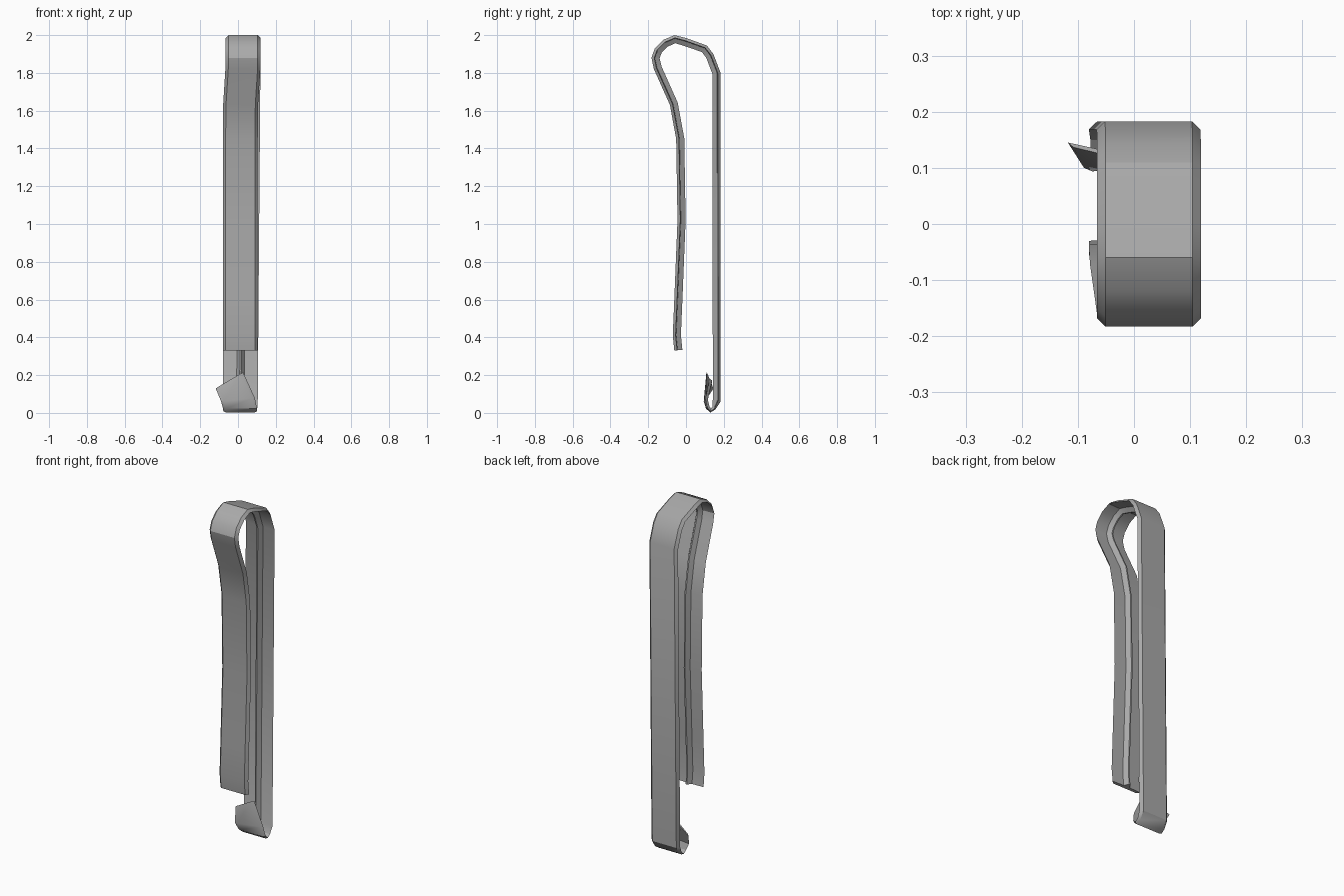
import bpy, bmesh
from mathutils import Vector

cube = bpy.data.objects.get("Cube")
if cube:
    bpy.data.objects.remove(cube, do_unlink=True)

# One plain metal colour
steel = bpy.data.materials.new("steel_grey")
steel.use_nodes = True
grey = (0.4, 0.4, 0.4, 1)
steel.diffuse_color = grey
steel.node_tree.nodes["Principled BSDF"].inputs["Base Color"].default_value = grey

# Cross-section: flat outer face, chamfered edges, thin ridge along the inside
W, CH = 0.0925, 0.015
SECTION = [(-W, CH), (-W + CH, 0), (W - CH, 0), (W, CH),
           (0.02, 0.018), (0.004, 0.043), (-0.004, 0.043), (-0.02, 0.018)]


def sweep(name, stations):
    """Sweep the section along (centre, across direction, width scale, depth scale)."""
    bm = bmesh.new()
    rings = []
    for i, (c, across, sw, sd) in enumerate(stations):
        before = stations[max(i - 1, 0)][0]
        after = stations[min(i + 1, len(stations) - 1)][0]
        t_in, t_out = (c - before).normalized(), (after - c).normalized()
        tangent = (t_in + t_out).normalized()
        a = across.normalized()
        inward = tangent.cross(a).normalized()
        rings.append([bm.verts.new(c + a * u * sw + inward * v * sd) for u, v in SECTION])
    n = len(SECTION)
    for r, s in zip(rings, rings[1:]):
        for k in range(n):
            bm.faces.new((r[k], r[(k + 1) % n], s[(k + 1) % n], s[k]))
    bm.faces.new(rings[0])
    bm.faces.new(rings[-1])
    bmesh.ops.recalc_face_normals(bm, faces=bm.faces)
    mesh = bpy.data.meshes.new(name)
    bm.to_mesh(mesh)
    bm.free()
    mesh.materials.append(steel)
    ob = bpy.data.objects.new(name, mesh)
    bpy.context.collection.objects.link(ob)
    bpy.ops.object.select_all(action='DESELECT')
    ob.select_set(True)
    bpy.context.view_layer.objects.active = ob
    bpy.ops.object.shade_smooth_by_angle(angle=0.5)
    return ob


# Outer line of the bent strip as (x, y, z): front arm, top loop, back arm
front_arm = [(.012, -.062, .33), (.012, -.07, .41), (.012, -.062, .6), (.012, -.045, 1.02),
             (.012, -.052, 1.45), (.014, -.085, 1.63)]
top_loop = [(.026, -.17, 1.82), (.027, -.183, 1.88), (.027, -.165, 1.93), (.027, -.12, 1.975),
            (.027, -.06, 2), (.027, 0, 1.985), (.027, .11, 1.945), (.027, .145, 1.9)]
back_arm = [(.026, .183, 1.8), (.012, .183, .06)]
RIGHT = Vector((1, 0, 0))
strip = [(Vector(p), RIGHT, 1, 1) for p in front_arm + top_loop + back_arm]

# Hook at the foot, curling forward and twisting up into a small flap
hook = [(.012, .155, .018), (.012, .13, .002), (.01, .106, .022)]
strip += [(Vector(p), RIGHT, .97, .5) for p in hook]
strip.append((Vector((0, .096, .07)), Vector((.18, .005, .02)), .97, .45))
strip.append((Vector((-.047, .122, .172)), Vector((.145, -.035, .085)), .93, .4))

sweep("clip_strip", strip)
